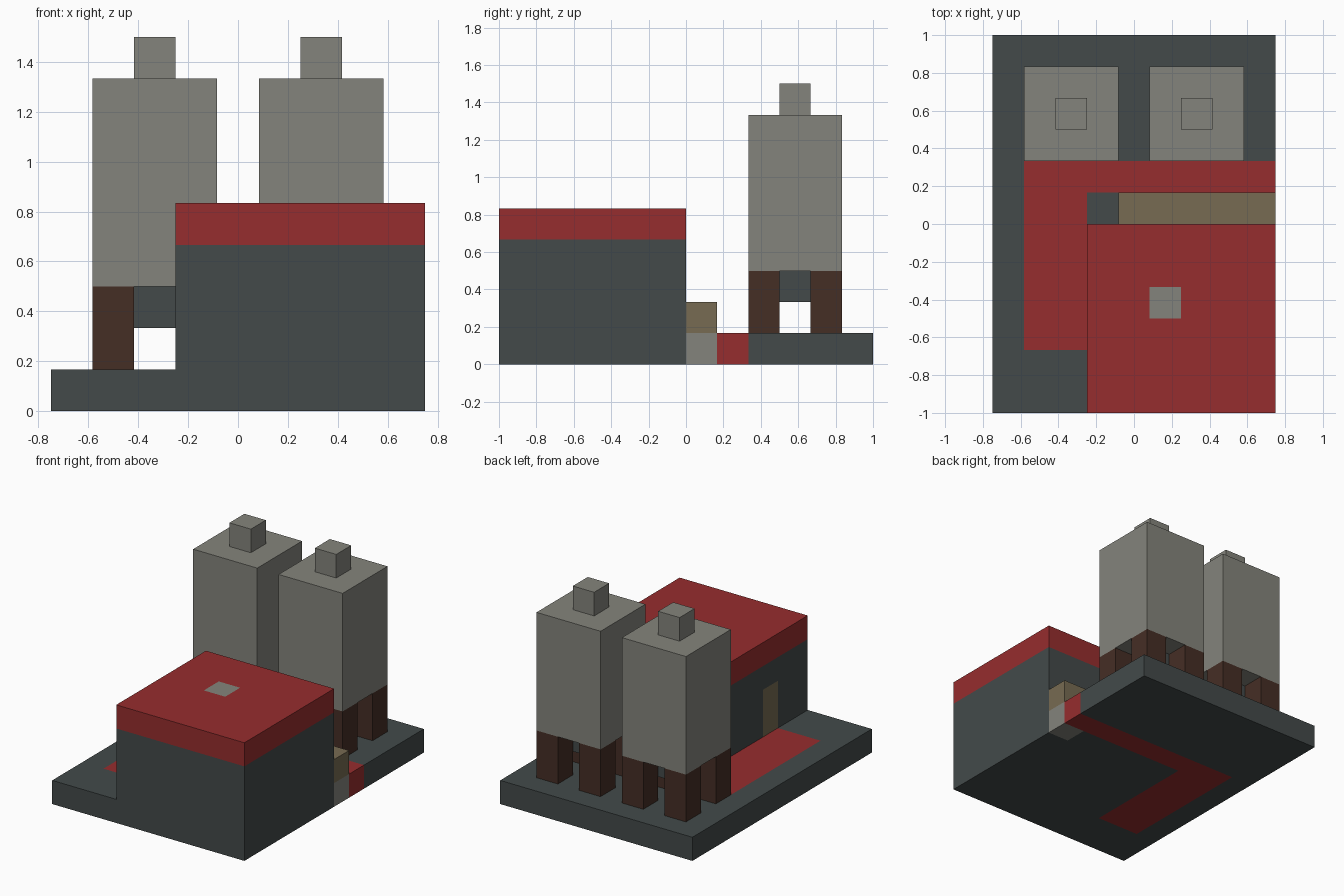
import bpy
import bmesh
from mathutils import Vector

cube = bpy.data.objects.get("Cube")
if cube:
    bpy.data.objects.remove(cube, do_unlink=True)

UNIT = 1 / 6                      # edge of one building cell
ORIGIN = Vector((4.5, 6, 0))      # grid point placed at the world centre


def material(name, rgb):
    linear = [((c / 255 + 0.055) / 1.055) ** 2.4 for c in rgb] + [1]
    mat = bpy.data.materials.new(name)
    mat.use_nodes = True
    mat.diffuse_color = linear
    mat.node_tree.nodes["Principled BSDF"].inputs["Base Color"].default_value = linear
    return mat


SLATE = material("dark slate", (67, 74, 74))
RED = material("brick red", (150, 45, 46))
GREY = material("warm grey", (132, 132, 124))
TAN = material("tan", (119, 107, 82))
BROWN = material("dark brown", (69, 46, 37))


def block(name, low, high, mats, cuts=(), rule=None):
    """Box in cell units; cuts are (axis, position), rule colours each face."""
    low, high = Vector(low), Vector(high)
    bm = bmesh.new()
    bmesh.ops.create_cube(bm, size=1)
    for v in bm.verts:
        v.co = (low + high) / 2 + v.co * (high - low)
    for axis, position in cuts:
        normal = Vector((0, 0, 0))
        normal[axis] = 1
        bmesh.ops.bisect_plane(bm, geom=bm.verts[:] + bm.edges[:] + bm.faces[:],
                               plane_co=normal * position, plane_no=normal)
    bm.normal_update()
    for face in bm.faces:
        if rule:
            face.material_index = mats.index(rule(face.calc_center_median(), face.normal))
    for v in bm.verts:
        v.co = (v.co - ORIGIN) * UNIT
    mesh = bpy.data.meshes.new(name)
    bm.to_mesh(mesh)
    bm.free()
    for mat in mats:
        mesh.materials.append(mat)
    obj = bpy.data.objects.new(name, mesh)
    bpy.context.collection.objects.link(obj)
    return obj


# Ground slab with the L-shaped path and one grey corner cell
def slab_colour(c, n):
    if c.x > 8 and 6 < c.y < 7:
        return GREY
    if 1 < c.x < 3 and 2 < c.y < 8 or c.x > 1 and 7 < c.y < 8:
        return RED
    return SLATE


block("ground_slab", (0, 0, 0), (9, 12, 1), [SLATE, RED, GREY],
      [(0, 1), (0, 3), (0, 8), (1, 2), (1, 6), (1, 7), (1, 8)], slab_colour)


# House with a red roof band, a side door and a grey roof hatch
def house_colour(c, n):
    if n.z > 0.5 and 5 < c.x < 6 and 3 < c.y < 4:
        return GREY
    if c.z > 4:
        return RED
    if n.x < -0.5 and 2 < c.y < 3 and c.z < 3:
        return TAN
    return SLATE


block("house", (3, 0, 1), (9, 6, 5), [SLATE, RED, GREY, TAN],
      [(0, 5), (0, 6), (1, 2), (1, 3), (1, 4), (2, 3), (2, 4)], house_colour)

# Low bench behind the house
block("bench", (4, 6, 1), (9, 7, 2), [TAN])

# Two tanks on legs, each with a cap and an outlet below
for side, x in (("right", 1), ("left", 5)):
    block(side + "_tank", (x, 8, 3), (x + 3, 11, 8), [GREY])
    block(side + "_tank_cap", (x + 1, 9, 8), (x + 2, 10, 9), [GREY])
    block(side + "_tank_outlet", (x + 1, 9, 2), (x + 2, 10, 3), [SLATE])
    for end, y in (("front", 8), ("back", 10)):
        for edge, dx in (("right", 0), ("left", 2)):
            block(f"{side}_tank_{end}_{edge}_leg", (x + dx, y, 1),
                  (x + dx + 1, y + 1, 3), [BROWN])
